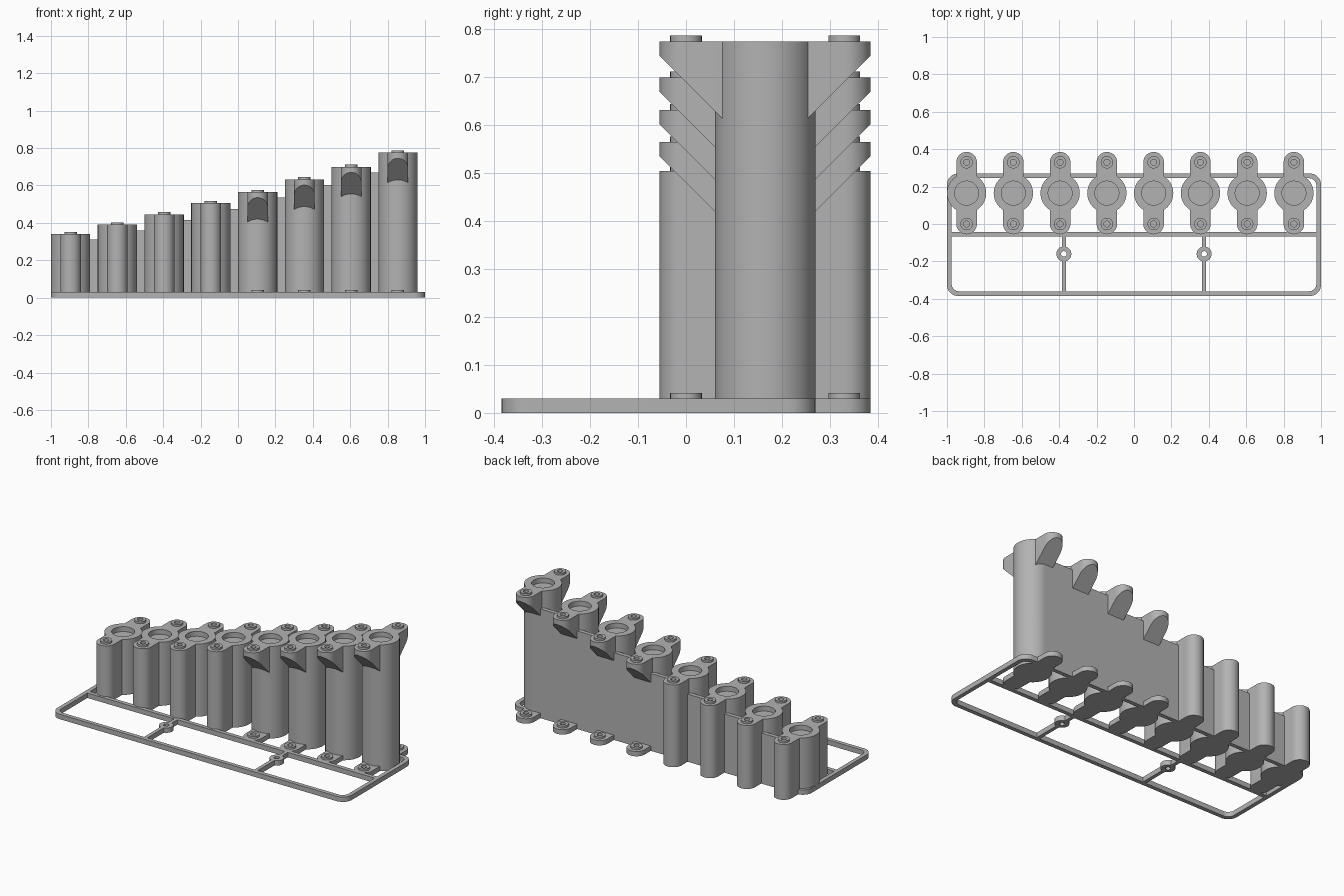
import bpy, bmesh
from math import sin, cos, pi, radians
from mathutils import Vector

cube = bpy.data.objects.get("Cube")
if cube:
    bpy.data.objects.remove(cube)

GREY = (0.45, 0.45, 0.45, 1)
mat = bpy.data.materials.new("plain_grey")
mat.use_nodes = True
mat.diffuse_color = GREY
mat.node_tree.nodes["Principled BSDF"].inputs["Base Color"].default_value = GREY


def arc(cx, cy, r, a0, a1, n):
    """Points along an arc, both ends included, angles in degrees."""
    angles = [radians(a0 + (a1 - a0) * i / n) for i in range(n + 1)]
    return [(cx + r * cos(a), cy + r * sin(a)) for a in angles]


def circle(cx, cy, r, n=48):
    return arc(cx, cy, r, 0, 360, n)[:-1]


def box(x0, x1, y0, y1):
    return [(x0, y0), (x1, y0), (x1, y1), (x0, y1)]


def rounded_box(x0, x1, y0, y1, r):
    return (arc(x1 - r, y1 - r, r, 0, 90, 8) + arc(x0 + r, y1 - r, r, 90, 180, 8)
            + arc(x0 + r, y0 + r, r, 180, 270, 8) + arc(x1 - r, y0 + r, r, 270, 360, 8))


def add_prism(bm, points, z0, z1):
    """Closed upright prism over an outline."""
    low = [bm.verts.new((x, y, z0)) for x, y in points]
    high = [bm.verts.new((x, y, z1)) for x, y in points]
    bm.faces.new(low[::-1])
    bm.faces.new(high)
    for i in range(len(points)):
        j = (i + 1) % len(points)
        bm.faces.new((low[i], low[j], high[j], high[i]))


def make_object(name, bm):
    mesh = bpy.data.meshes.new(name)
    bm.to_mesh(mesh)
    bm.free()
    obj = bpy.data.objects.new(name, mesh)
    mesh.materials.append(mat)
    bpy.context.collection.objects.link(obj)
    return obj


def prisms(name, *parts):
    bm = bmesh.new()
    for part in parts:
        add_prism(bm, *part)
    return make_object(name, bm)


def select(obj):
    bpy.ops.object.select_all(action='DESELECT')
    obj.select_set(True)
    bpy.context.view_layer.objects.active = obj


def combine(obj, other, operation):
    """Apply a boolean and throw the helper away."""
    mod = obj.modifiers.new(operation, 'BOOLEAN')
    mod.operation, mod.solver, mod.object = operation, 'EXACT', other
    select(obj)
    bpy.ops.object.modifier_apply(modifier=mod.name)
    bpy.data.objects.remove(other)


def smooth(obj):
    select(obj)
    bpy.ops.object.shade_smooth_by_angle(angle=radians(30))


PLATE = 0.03
MID_Y, TUBE_R = 0.165, 0.105
LUG_YS, LUG_R = (0.0, 0.33), 0.055
BOSS_R, BOSS_H, HOLE_R, BORE_R = 0.033, 0.012, 0.016, 0.064
HEIGHTS = [0.34, 0.39, 0.445, 0.505, 0.565, 0.632, 0.70, 0.775]
XS = [-0.895 + 0.25 * i for i in range(len(HEIGHTS))]


def make_lugs(x, h, undercut):
    """Capsule through the tube; tall ones taper back into it at 45 degrees."""
    outline = (arc(x, LUG_YS[1], LUG_R, 0, 180, 24)
               + arc(x, LUG_YS[0], LUG_R, 180, 360, 24))
    bm = bmesh.new()
    add_prism(bm, outline, 0, h)
    if undercut:
        for side in (-1, 1):
            edge = Vector((x, MID_Y + side * (MID_Y + LUG_R), h - PLATE))
            cut = bmesh.ops.bisect_plane(
                bm, geom=bm.verts[:] + bm.edges[:] + bm.faces[:],
                plane_co=edge, plane_no=(0, side, -1), clear_outer=False,
                clear_inner=False)
            below = [v for v in bm.verts
                     if (v.co - edge).dot(Vector((0, side, -1))) > 1e-5
                     and side * (v.co.y - MID_Y) > -1e-5]
            bmesh.ops.delete(bm, geom=below, context='VERTS')
            rim = [e for e in bm.edges if e.is_boundary]
            bmesh.ops.holes_fill(bm, edges=rim)
        bmesh.ops.recalc_face_normals(bm, faces=bm.faces[:])
    return bm, outline


def make_tall_lugs(x, h):
    """Two undercut lugs, each closed inside the tube, plus the foot plate."""
    bm = bmesh.new()
    top, bottom = h, h - PLATE
    for side in (-1, 1):
        piece = bmesh.new()
        tip = MID_Y + side * MID_Y
        start = 180 if side < 0 else 0
        outline = arc(x, tip, LUG_R, start, start + 180, 24)
        # inner end stops short of the bore
        inner = MID_Y + side * 0.08
        outline += [(outline[-1][0], inner), (outline[0][0], inner)]
        add_prism(piece, outline, PLATE * 2, top)
        edge = (x, tip + side * LUG_R, bottom)
        bmesh.ops.bisect_plane(
            piece, geom=piece.verts[:] + piece.edges[:] + piece.faces[:],
            plane_co=edge, plane_no=(0, side, -1), clear_outer=True)
        bmesh.ops.holes_fill(piece, edges=[e for e in piece.edges if e.is_boundary])
        bmesh.ops.recalc_face_normals(piece, faces=piece.faces[:])
        temp = bpy.data.meshes.new("temp")
        piece.to_mesh(temp)
        piece.free()
        bm.from_mesh(temp)
        bpy.data.meshes.remove(temp)
    foot = (arc(x, LUG_YS[1], LUG_R, 0, 180, 24)
            + arc(x, LUG_YS[0], LUG_R, 180, 360, 24))
    add_prism(bm, foot, 0, PLATE)
    return make_object("lugs", bm)


# Row of tubes with screw lugs
for i, (x, h) in enumerate(zip(XS, HEIGHTS)):
    tall = i >= 4
    tube = prisms(f"tube_{i + 1}", (circle(x, MID_Y, TUBE_R, 64), 0, h))
    lugs = make_tall_lugs(x, h) if tall else make_object("lugs", make_lugs(x, h, False)[0])
    combine(tube, lugs, 'UNION')
    levels = [h, PLATE] if tall else [h]
    spots = [(y, z) for y in LUG_YS for z in levels]
    combine(tube, prisms("bosses", *[(circle(x, y, BOSS_R, 32), z - 0.015, z + BOSS_H)
                                     for y, z in spots]), 'UNION')
    holes = [(circle(x, y, HOLE_R, 24), z - 0.02, z + 0.02) for y, z in spots]
    holes.append((circle(x, MID_Y, BORE_R), h - PLATE, h + 0.02))
    combine(tube, prisms("holes", *holes), 'DIFFERENCE')
    smooth(tube)

# Stepped wall joining neighbouring tubes along the back
for i in range(len(XS) - 1):
    prisms(f"back_web_{i + 1}",
           (box(XS[i], XS[i + 1], 0.245, 0.27), 0, HEIGHTS[i] - PLATE))

# Flat base frame with cross bars and two eyelets
frame = prisms("base_frame", (rounded_box(-1, 1, -0.385, 0.27, 0.06), 0, PLATE))
combine(frame, prisms("opening", (rounded_box(-0.975, 0.975, -0.36, 0.245, 0.04),
                                  -0.1, 0.1)), 'DIFFERENCE')
combine(frame, prisms("front_bar", (box(-0.985, 0.985, -0.068, -0.043), 0, PLATE)), 'UNION')
for x in (-0.375, 0.375):
    combine(frame, prisms("strut", (box(x - 0.011, x + 0.011, -0.37, -0.055), 0, PLATE)), 'UNION')
    combine(frame, prisms("eyelet", (circle(x, -0.16, 0.04, 32), 0, PLATE)), 'UNION')
    combine(frame, prisms("eyelet_hole", (circle(x, -0.16, 0.015, 24), -0.1, 0.1)), 'DIFFERENCE')
smooth(frame)
